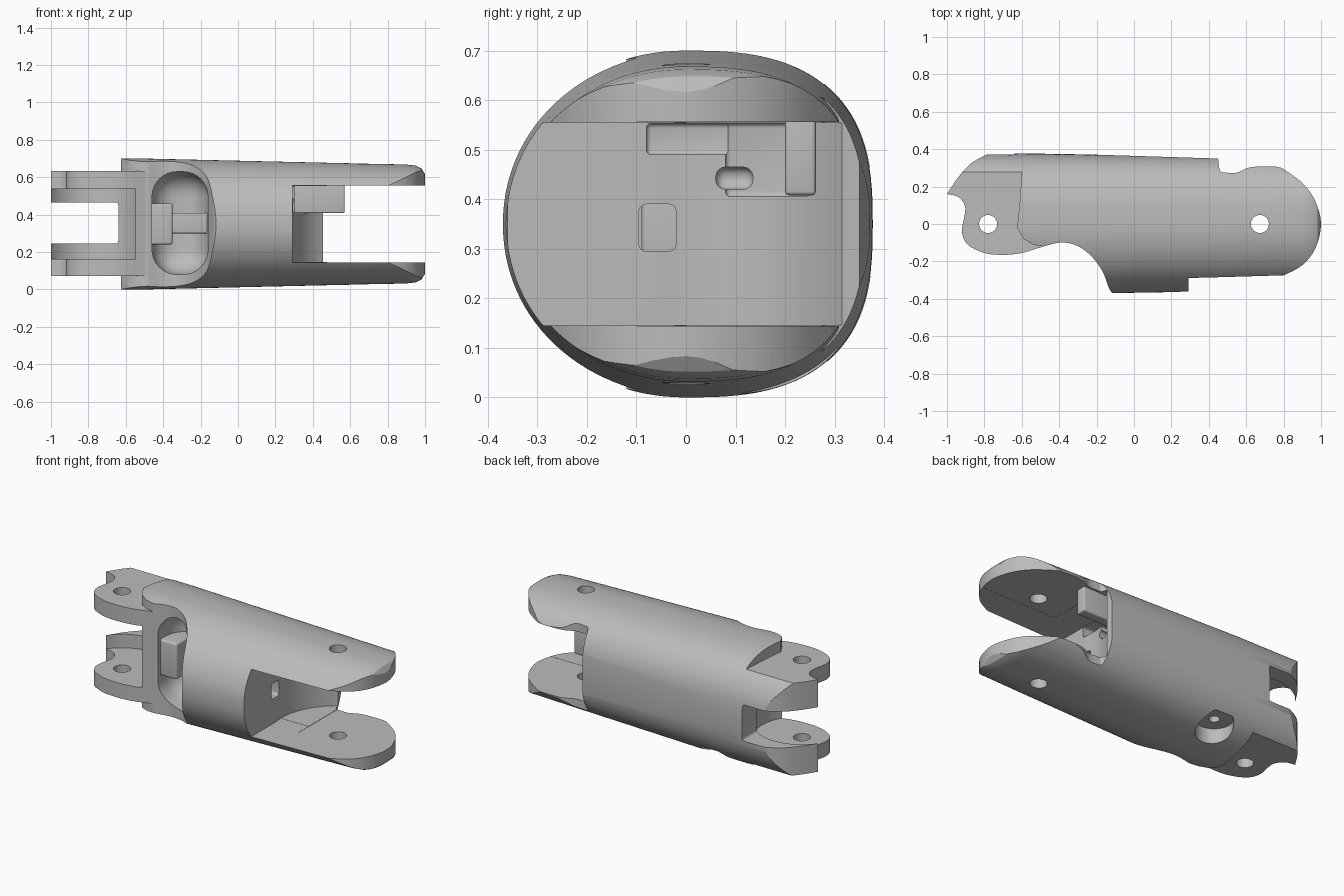
import bpy, bmesh, math
from mathutils import Vector

if "Cube" in bpy.data.objects:
    bpy.data.objects.remove(bpy.data.objects["Cube"], do_unlink=True)

grey = bpy.data.materials.new("light_grey")
grey.use_nodes = True
grey.diffuse_color = (0.5, 0.5, 0.5, 1)
grey.node_tree.nodes["Principled BSDF"].inputs["Base Color"].default_value = (0.5, 0.5, 0.5, 1)


def finish(name, bm):
    bmesh.ops.recalc_face_normals(bm, faces=bm.faces)
    me = bpy.data.meshes.new(name)
    bm.to_mesh(me)
    bm.free()
    me.materials.append(grey)
    ob = bpy.data.objects.new(name, me)
    bpy.context.scene.collection.objects.link(ob)
    return ob


def loft(name, rings):
    bm = bmesh.new()
    loops = [[bm.verts.new(p) for p in ring] for ring in rings]
    n = len(loops[0])
    for a, b in zip(loops, loops[1:]):
        for i in range(n):
            bm.faces.new((a[i], a[(i + 1) % n], b[(i + 1) % n], b[i]))
    bm.faces.new(loops[0])
    bm.faces.new(loops[-1])
    return finish(name, bm)


def prism(name, pts, z0, z1):
    return loft(name, [[(x, y, z) for x, y in pts] for z in (z0, z1)])


def cylinder(name, x, y, r, z0, z1, n=64):
    ang = [math.tau * (i + 0.5) / n for i in range(n)]
    return prism(name, [(x + r * math.cos(a), y + r * math.sin(a)) for a in ang], z0, z1)


def box(name, xs, ys, zs, bevel=0, segments=4):
    bm = bmesh.new()
    bmesh.ops.create_cube(bm, size=1)
    for v in bm.verts:
        v.co = Vector([r[0] if c < 0 else r[1] for c, r in zip(v.co, (xs, ys, zs))])
    if bevel:
        bmesh.ops.bevel(bm, geom=bm.edges[:], offset=bevel, segments=segments,
                        profile=0.5, affect='EDGES')
    return finish(name, bm)


def combine(target, tool, operation='DIFFERENCE'):
    mod = target.modifiers.new("bool", 'BOOLEAN')
    mod.operation, mod.object, mod.solver = operation, tool, 'EXACT'
    dg = bpy.context.evaluated_depsgraph_get()
    me = bpy.data.meshes.new_from_object(target.evaluated_get(dg))
    target.modifiers.clear()
    target.data = me
    bpy.data.objects.remove(tool, do_unlink=True)


def smooth_path(pts, steps=4):
    # closed Catmull-Rom; a repeated point makes a sharp corner
    out, n = [], len(pts)
    for i in range(n):
        a, b, c, d = [Vector(pts[(i + k) % n]) for k in (-1, 0, 1, 2)]
        if b == c:
            continue
        for s in range(steps):
            t = s / steps
            out.append(0.5 * (2 * b + (c - a) * t + (2 * a - 5 * b + 4 * c - d) * t * t
                              + (3 * b - a - 3 * c + d) * t ** 3))
    return [tuple(p) for p in out]


# Tapered outer shell, rounder at the front than at the back
def section(x, hy, hz, n=112):
    ring = []
    for i in range(n):
        a = math.tau * i / n
        c, s = math.cos(a), math.sin(a)
        e = 2 / (2.7 if c > 0 else 2.05)
        ring.append((x, hy * math.copysign(abs(c) ** e, c),
                     0.35 + hz * math.copysign(abs(s) ** e, s)))
    return ring


body = loft("finger_segment", [section(*s) for s in (
    (-1.05, 0.38, 0.35), (-0.5, 0.376, 0.35), (0.45, 0.36, 0.328), (0.9, 0.35, 0.318),
    (0.95, 0.348, 0.312), (0.98, 0.345, 0.298), (1.001, 0.34, 0.265))])

# Plan outline
outline = smooth_path([
    (-1, 0.16), (-1, 0.16), (-0.94, 0.25), (-0.87, 0.325), (-0.78, 0.375), (-0.78, 0.375),
    (-0.5, 0.38), (-0.5, 0.38), (0.45, 0.35), (0.45, 0.35), (0.46, 0.285), (0.49, 0.275),
    (0.55, 0.275), (0.61, 0.3), (0.68, 0.308), (0.77, 0.305), (0.82, 0.28), (0.91, 0.21),
    (0.97, 0.12), (1, 0), (0.97, -0.13), (0.9, -0.22), (0.8, -0.275), (0.8, -0.275),
    (0.3, -0.293), (0.3, -0.293), (0.295, -0.36), (0.295, -0.36), (-0.11, -0.38),
    (-0.11, -0.38), (-0.135, -0.34), (-0.17, -0.25), (-0.24, -0.16), (-0.32, -0.11),
    (-0.4, -0.1), (-0.5, -0.125), (-0.6, -0.155), (-0.7, -0.165), (-0.8, -0.155),
    (-0.89, -0.11), (-0.92, -0.04), (-0.905, 0.05), (-0.905, 0.1), (-0.94, 0.145)])
combine(body, prism("outline_cutter", outline, -0.2, 0.9), 'INTERSECT')

# Flat steps above and below the rear hinge lugs
step = [(-1.2, 0.5), (-0.6, 0.5), (-0.6, 0.27), (-0.612, 0.1), (-0.625, -0.02), (-0.59, -0.08),
        (-0.54, -0.11), (-0.48, -0.121), (-0.44, -0.2), (-0.44, -0.5), (-1.2, -0.5)]
for z0, z1 in ((0.633, 0.9), (-0.2, 0.072)):
    combine(body, prism("lug_step_cutter", step, z0, z1))

# Rear hinge gap, back slot and swing clearance
combine(body, cylinder("rear_gap_cutter", -0.78, 0, 0.272, 0.162, 0.537))
combine(body, box("rear_side_cutter", (-1.2, -0.79), (-0.4, 0.13), (0.163, 0.536)))
combine(body, box("rear_slot_cutter", (-1.2, -0.64), (-0.5, 0.5), (0.245, 0.465), 0.015))

# Fork gap at the far end, curved around the pivot
combine(body, cylinder("fork_curve_cutter", 0.67, 0, 0.382, 0.146, 0.554, 96))
combine(body, box("fork_front_cutter", (0.292, 1.3), (-0.6, 0.001), (0.145, 0.555)))
combine(body, box("fork_back_cutter", (0.475, 1.3), (-0.1, 0.6), (0.144, 0.556)))

# Rounded finger hollow on the front side
combine(body, box("hollow_cutter", (-0.46, -0.16), (-0.6, 0.1), (0.08, 0.63), 0.135, 8))

# Recesses and channels in the fork wall
for xs, ys, zs, bev in (
        ((-0.3, 0.5), (-0.095, -0.02), (0.295, 0.39), 0.015),
        ((0.17, 0.5), (-0.08, 0.09), (0.49, 0.553), 0.01),
        ((0.17, 0.6), (0.08, 0.25), (0.405, 0.5535), 0.01),
        ((-0.1, 0.5), (0.06, 0.135), (0.42, 0.465), 0.02)):
    combine(body, box("recess_cutter", xs, ys, zs, bev))

# Pivot holes through both ends
for x in (-0.78, 0.673):
    combine(body, cylinder("pivot_cutter", x, 0, 0.048, -0.2, 0.9, 40))

# Screw recess underneath
for r, depth in ((0.105, 0.1), (0.03, 0.2)):
    combine(body, cylinder("screw_cutter", -0.38, 0.22, r, -0.2, depth, 40))

# Stop block inside the hollow, and latch block inside the fork
stop = box("hinge_stop", (-0.51, -0.35), (-0.09, 0.16), (0.24, 0.46), 0.012)
ledge = box("stop_ledge", (-0.36, -0.15), (0, 0.16), (0.3, 0.41), 0.01)
latch = box("fork_latch", (0.3, 0.57), (0.2, 0.262), (0.408, 0.565), 0.008)

for ob in (body, stop, ledge, latch):
    bpy.ops.object.select_all(action='DESELECT')
    ob.select_set(True)
    bpy.context.view_layer.objects.active = ob
    bpy.ops.object.shade_smooth_by_angle(angle=math.radians(30))
